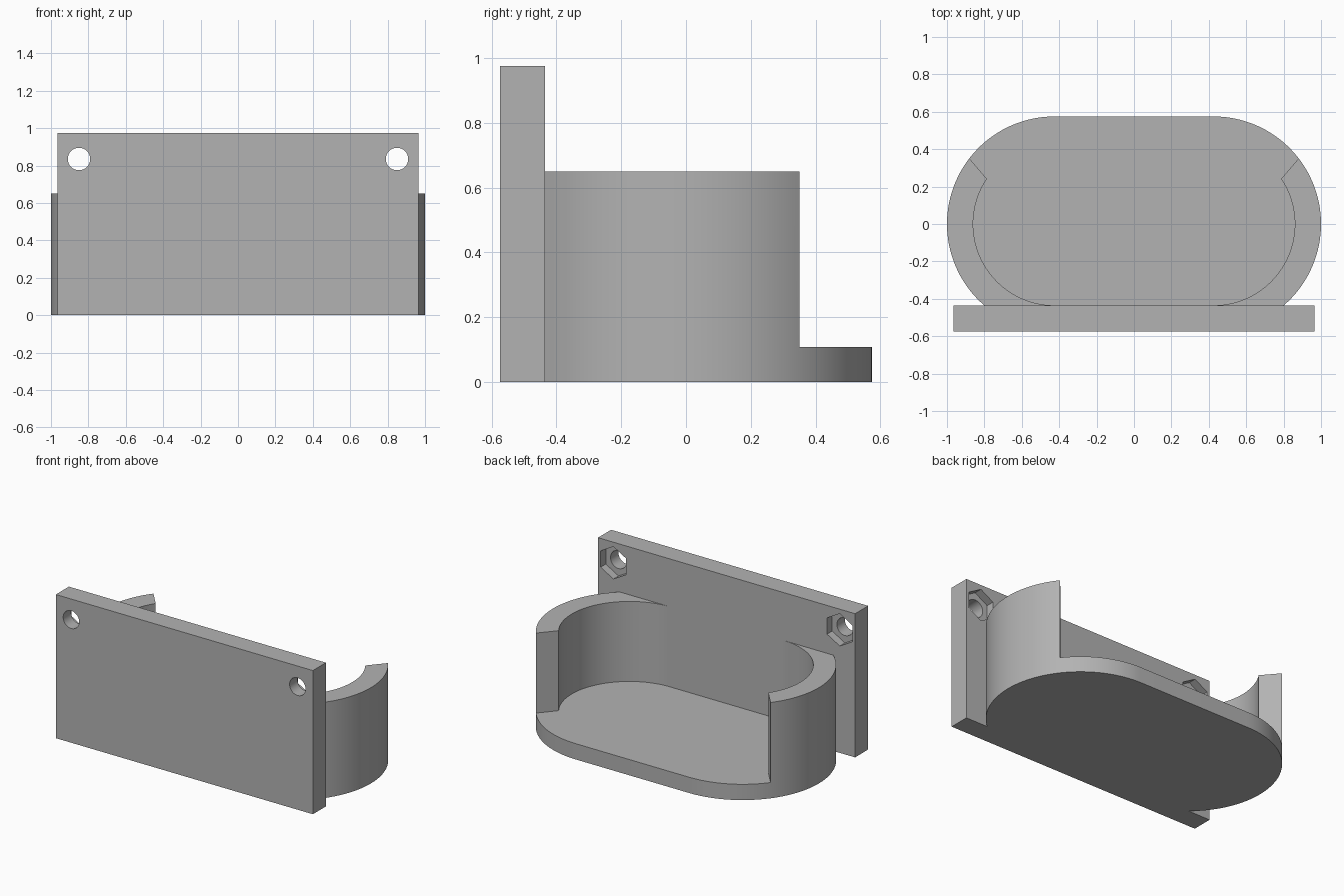
import bpy
import bmesh
from math import radians, sin, cos, asin, degrees
from mathutils import Matrix, Vector

if "Cube" in bpy.data.objects:
    bpy.data.objects.remove(bpy.data.objects["Cube"], do_unlink=True)

# Main dimensions
CENTRE_X, OUTER_R, INNER_R = 0.425, 0.575, 0.435
PLATE_FACE = -0.435
WALL_TOP, FLOOR_TOP = 0.65, 0.107

grey = bpy.data.materials.new("plain grey")
grey.use_nodes = True
colour = (0.45, 0.45, 0.45, 1)
grey.diffuse_color = colour
grey.node_tree.nodes["Principled BSDF"].inputs["Base Color"].default_value = colour


def prism(name, outline, z0, z1):
    """Extrude a closed xy outline from z0 up to z1."""
    bm = bmesh.new()
    face = bm.faces.new([bm.verts.new((x, y, z0)) for x, y in outline])
    top = bmesh.ops.extrude_face_region(bm, geom=[face])["geom"]
    verts = [v for v in top if isinstance(v, bmesh.types.BMVert)]
    bmesh.ops.translate(bm, verts=verts, vec=(0, 0, z1 - z0))
    bmesh.ops.recalc_face_normals(bm, faces=bm.faces)
    mesh = bpy.data.meshes.new(name)
    bm.to_mesh(mesh)
    bm.free()
    mesh.materials.append(grey)
    obj = bpy.data.objects.new(name, mesh)
    bpy.context.collection.objects.link(obj)
    return obj


def arc(radius, start, end, steps=48):
    """Arc points around the left end centre, angles in degrees."""
    angles = [radians(start + (end - start) * i / steps) for i in range(steps + 1)]
    return [(CENTRE_X + radius * cos(a), radius * sin(a)) for a in angles]


def mirrored(half):
    return half + [(-x, y) for x, y in reversed(half)]


def select_only(obj):
    bpy.ops.object.select_all(action="DESELECT")
    obj.select_set(True)
    bpy.context.view_layer.objects.active = obj


def cut(obj, cutter):
    """Subtract the cutter, then discard it."""
    cutter.hide_render = True
    mod = obj.modifiers.new("cut", "BOOLEAN")
    mod.operation, mod.solver, mod.object = "DIFFERENCE", "EXACT", cutter
    select_only(obj)
    bpy.ops.object.modifier_apply(modifier=mod.name)
    bpy.data.objects.remove(cutter, do_unlink=True)


def bore(name, sides, radius, x, y0, y1):
    """Cutter running along y, with a corner pointing up."""
    outline = [(radius * sin(radians(360 * i / sides)),
                radius * cos(radians(360 * i / sides))) for i in range(sides)]
    obj = prism(name, outline, -y1, -y0)
    obj.data.transform(Matrix.Translation(Vector((x, 0, 0.835)))
                       @ Matrix.Rotation(radians(90), 4, "X"))
    return obj


# Mounting plate with screw holes and hexagonal nut pockets
mounting_plate = prism("mounting_plate", mirrored([(0.965, -0.575), (0.965, PLATE_FACE)]), 0, 0.975)
for side in (-1, 1):
    cut(mounting_plate, bore("screw_hole_cutter", 48, 0.06, side * 0.85, -0.7, -0.3))
    cut(mounting_plate, bore("nut_pocket_cutter", 6, 0.11, side * 0.85, PLATE_FACE - 0.055, -0.3))

# Rounded holder: solid body, hollowed and opened at the back
meet = degrees(asin(PLATE_FACE / OUTER_R))
holder = prism("holder", mirrored(arc(OUTER_R, meet, 90)), 0, WALL_TOP)
cavity = [(CENTRE_X, -0.5)] + arc(INNER_R, -90, 33.7) + [(1.12, 0.63), (1.12, 0.8)]
cut(holder, prism("cavity_cutter", mirrored(cavity), FLOOR_TOP, 0.9))

# Smooth curves with sharp edges kept
for obj in (mounting_plate, holder):
    select_only(obj)
    bpy.ops.object.shade_smooth_by_angle(angle=radians(30))
